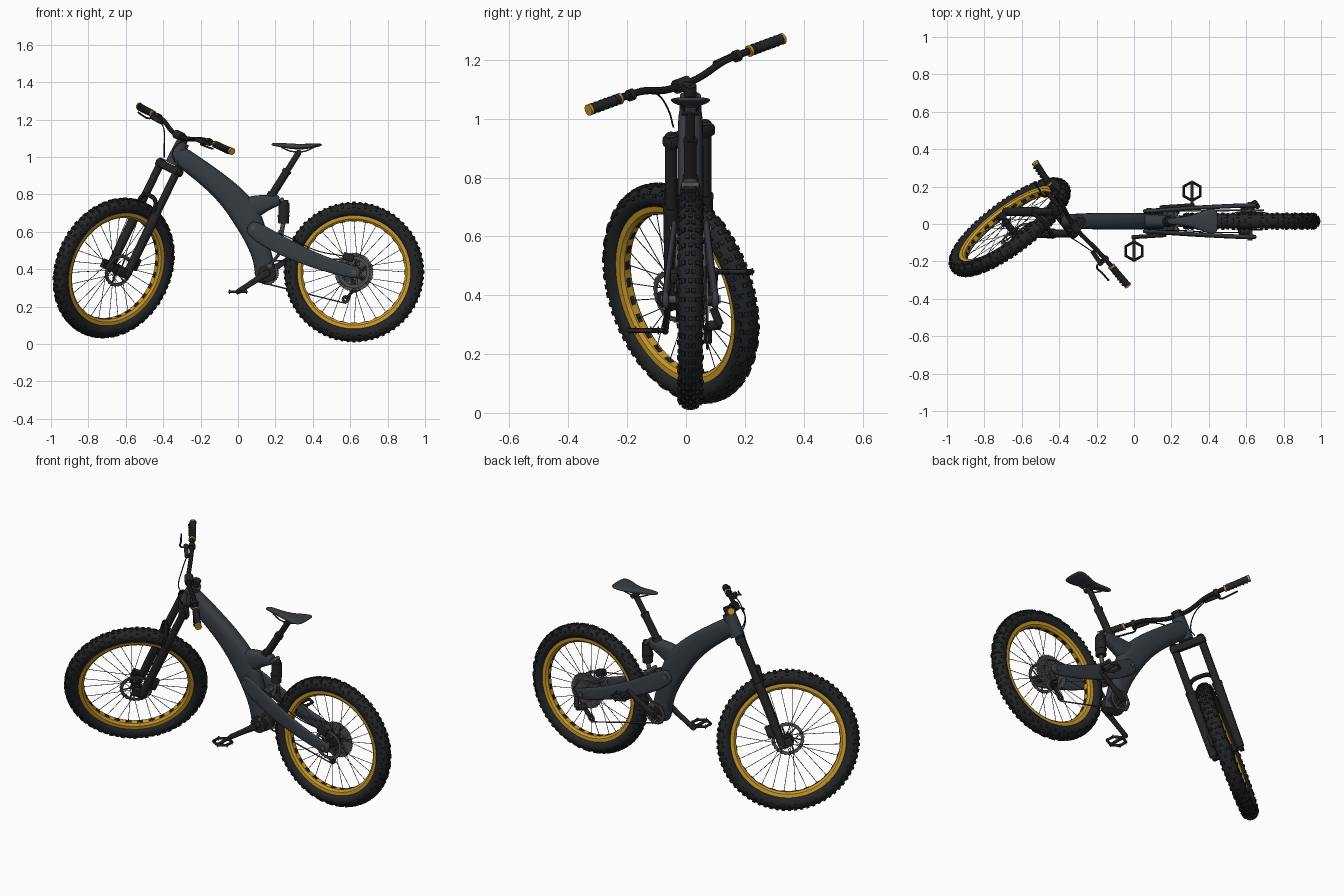
import bpy, bmesh, math
from mathutils import Matrix, Vector

if "Cube" in bpy.data.objects:
    bpy.data.objects.remove(bpy.data.objects["Cube"])

Y0 = 0.015                      # centre plane of the bike
I = Matrix.Identity(4)
pi = math.pi


def material(name, rgb):
    m = bpy.data.materials.new(name)
    m.diffuse_color = (*rgb, 1)
    m.use_nodes = True
    m.node_tree.nodes["Principled BSDF"].inputs["Base Color"].default_value = m.diffuse_color
    return m


FRAME = material("frame_paint", (0.038, 0.046, 0.056))
BLACK = material("black_parts", (0.018, 0.018, 0.019))
TIRE = material("rubber", (0.016, 0.018, 0.020))
GOLD = material("gold", (0.60, 0.33, 0.025))
METAL = material("dark_metal", (0.075, 0.075, 0.08))


def finish(name, me, mat, M=I, angle=35):
    me.materials.clear()
    me.materials.append(mat)
    me.shade_smooth()
    me.set_sharp_from_angle(angle=math.radians(angle))
    ob = bpy.data.objects.new(name, me)
    ob.matrix_world = M
    bpy.context.collection.objects.link(ob)
    return ob


def add(name, bm, mat, M=I, angle=35):
    bmesh.ops.recalc_face_normals(bm, faces=bm.faces)
    me = bpy.data.meshes.new(name)
    bm.to_mesh(me)
    bm.free()
    return finish(name, me, mat, M, angle)


def rod(bm, p, q, r1, r2=None, n=20):
    p, q = Vector(p), Vector(q)
    rot = (q - p).to_track_quat('Z', 'Y').to_matrix().to_4x4()
    bmesh.ops.create_cone(bm, cap_ends=True, segments=n, radius1=r1, radius2=r1 if r2 is None else r2,
                          depth=(q - p).length, matrix=Matrix.Translation((p + q) / 2) @ rot)


def rods(name, items, mat, M=I, n=20):
    bm = bmesh.new()
    for it in items:
        rod(bm, *it, n=n)
    return add(name, bm, mat, M)


def brick(bm, size, M):
    bmesh.ops.create_cube(bm, size=1, matrix=M @ Matrix.Diagonal((*size, 1)))


def box(name, size, pos, mat, M=I, bevel=0.006, tilt=0):
    bm = bmesh.new()
    brick(bm, size, Matrix.Translation(pos) @ Matrix.Rotation(tilt, 4, 'Y'))
    bmesh.ops.bevel(bm, geom=bm.edges[:], offset=bevel, segments=2, affect='EDGES', profile=0.5)
    return add(name, bm, mat, M)


def tube(name, pts, r, mat, M=I, cyclic=False, smooth=True):
    cu = bpy.data.curves.new(name, 'CURVE')
    cu.dimensions, cu.bevel_depth, cu.bevel_resolution = '3D', r, 3
    cu.use_fill_caps, cu.resolution_u = True, 8
    sp = cu.splines.new('BEZIER')
    sp.bezier_points.add(len(pts) - 1)
    for b, p in zip(sp.bezier_points, pts):
        b.co = p
        b.handle_left_type = b.handle_right_type = 'AUTO' if smooth else 'VECTOR'
    sp.use_cyclic_u = cyclic
    tmp = bpy.data.objects.new(name + "_path", cu)
    bpy.context.collection.objects.link(tmp)
    dg = bpy.context.evaluated_depsgraph_get()
    me = bpy.data.meshes.new_from_object(tmp.evaluated_get(dg))
    bpy.data.objects.remove(tmp)
    return finish(name, me, mat, M)


def loft(name, secs, mat, n=16, power=0.75):
    """Smooth body through (x, y, z, half height, half width) sections."""
    bm, loops = bmesh.new(), []
    P = [Vector(s[:3]) for s in secs]
    for i, s in enumerate(secs):
        t = P[min(i + 1, len(P) - 1)] - P[max(i - 1, 0)]
        up = Vector((-t.z, 0, t.x)).normalized()
        ring = []
        for k in range(n):
            c, d = math.cos(2 * pi * k / n), math.sin(2 * pi * k / n)
            c, d = [math.copysign(abs(v) ** power, v) for v in (c, d)]
            ring.append(bm.verts.new(P[i] + up * s[3] * d + Vector((0, s[4] * c, 0))))
        loops.append(ring)
    for a, b in zip(loops, loops[1:]):
        for k in range(n):
            bm.faces.new((a[k], a[(k + 1) % n], b[(k + 1) % n], b[k]))
    bm.faces.new(loops[0])
    bm.faces.new(loops[-1])
    ob = add(name, bm, mat, angle=70)
    ob.modifiers.new("smooth", 'SUBSURF').levels = 2
    ob.modifiers["smooth"].render_levels = 2
    return ob


def lathe(bm, prof, n=72, teeth=0.0):
    """Closed (radius, y) profile turned about the y axis; teeth notch the outer points."""
    top = max(r for r, _ in prof)
    rings = []
    for k in range(n):
        a = 2 * pi * k / n
        cut = teeth if k % 2 else 0
        rings.append([bm.verts.new(((r - cut * (r == top)) * math.cos(a), y, (r - cut * (r == top)) * math.sin(a)))
                      for r, y in prof])
    m = len(prof)
    for k in range(n):
        a, b = rings[k], rings[(k + 1) % n]
        for j in range(m):
            bm.faces.new((a[j], a[(j + 1) % m], b[(j + 1) % m], b[j]))


def plate(bm, ro, ri, y, th=0.003, n=48, teeth=0.006):
    lathe(bm, [(ro, y - th / 2), (ro, y + th / 2), (ri, y + th / 2), (ri, y - th / 2)], n, teeth)


def polar(r, a, y):
    return (r * math.cos(a), y, r * math.sin(a))


def wheel(pre, M, s):
    M = M @ Matrix.Diagonal((s, 1, s, 1))
    Rc, a, b = 0.333, 0.038, 0.041
    bm = bmesh.new()
    lathe(bm, [(Rc + a * math.cos(2 * pi * k / 18), b * math.sin(2 * pi * k / 18)) for k in range(18)], 96)
    add(pre + "_tire", bm, TIRE, M)
    # tread blocks
    bm = bmesh.new()
    for k in range(72):
        for deg in ((-72, -14, 14, 72) if k % 2 else (-60, -33, 0, 33, 60)):
            p = math.radians(deg)
            brick(bm, (0.010, 0.013, 0.015), Matrix.Rotation(2 * pi * k / 72, 4, 'Y')
                  @ Matrix.Translation((Rc + a * math.cos(p), b * math.sin(p), 0)) @ Matrix.Rotation(p, 4, 'Z'))
    add(pre + "_tread", bm, TIRE, M)
    bm = bmesh.new()
    lathe(bm, [(0.303, -0.026), (0.303, 0.026), (0.284, 0.024), (0.273, 0.014), (0.273, -0.014), (0.284, -0.024)], 96)
    add(pre + "_rim", bm, GOLD, M)
    # spokes with dark seats on the inner rim
    bm, seats = bmesh.new(), bmesh.new()
    for k in range(28):
        t, side = 2 * pi * k / 28, (-1 if k % 2 else 1)
        rod(bm, polar(0.026, t + (0.9 if k % 4 < 2 else -0.9), 0.03 * side), polar(0.275, t, 0.004 * side), 0.0016, n=5)
        brick(seats, (0.005, 0.016, 0.030), Matrix.Rotation(-t, 4, 'Y') @ Matrix.Translation((0.273, 0, 0)))
    add(pre + "_spokes", bm, METAL, M)
    add(pre + "_spoke_seats", seats, BLACK, M)
    rods(pre + "_hub", [((0, -0.075, 0), (0, 0.075, 0), 0.012), ((0, -0.05, 0), (0, 0.05, 0), 0.018),
                        ((0, -0.034, 0), (0, -0.028, 0), 0.03), ((0, 0.028, 0), (0, 0.034, 0), 0.03)], BLACK, M)
    bm = bmesh.new()
    plate(bm, 0.088, 0.068, -0.046, 0.003, 48, 0.004)
    for k in range(6):
        rod(bm, polar(0.015, k * pi / 3, -0.046), polar(0.072, k * pi / 3 + 0.45, -0.046), 0.004, n=6)
    add(pre + "_brake_disc", bm, METAL, M)


# steering assembly frame: z along the steering axis, -x forward
S = Matrix.Translation((-0.63, Y0, 0.39)) @ Matrix.Rotation(math.radians(26), 4, 'Y') @ Matrix.Rotation(math.radians(40), 4, 'Z')
RC = Vector((0.62, Y0, 0.385))
wheel("front_wheel", S @ Matrix.Translation((-0.05, 0, 0)), 1.037)
wheel("rear_wheel", Matrix.Translation(RC), 1.0)

# fork
for n, e in (("left", -1), ("right", 1)):
    y = 0.076 * e
    rods("fork_upper_" + n, [((-0.012, y, 0.33), (-0.012, y, 0.635), 0.021), ((-0.012, y, 0.635), (-0.012, y, 0.642), 0.021, 0.014)], BLACK, S)
    rods("fork_lower_" + n, [((-0.012, y, -0.01), (-0.012, y, 0.35), 0.022, 0.026), ((-0.012, y, 0.35), (-0.012, y, 0.365), 0.028)], BLACK, S)
    box("fork_dropout_" + n, (0.075, 0.026, 0.05), (-0.035, y, 0), BLACK, S)
tube("fork_arch", [(-0.03, -0.076, 0.35), (-0.04, -0.06, 0.415), (-0.04, 0, 0.432), (-0.04, 0.06, 0.415), (-0.03, 0.076, 0.35)], 0.012, BLACK, S)
box("fork_crown", (0.055, 0.20, 0.042), (-0.008, 0, 0.612), BLACK, S, 0.012)
box("front_brake_caliper", (0.045, 0.03, 0.07), (0.025, -0.055, 0.07), BLACK, S)

# head tube, stem and handlebar
rods("head_tube", [((0, 0, 0.635), (0, 0, 0.765), 0.040, 0.036)], FRAME, S, 32)
rods("stem", [((0, 0, 0.765), (0, 0, 0.805), 0.021), ((0, 0, 0.788), (-0.045, 0, 0.79), 0.019), ((-0.045, -0.028, 0.79), (-0.045, 0.028, 0.79), 0.024)], BLACK, S)
half = [(-0.045, 0.05, 0.79), (-0.042, 0.09, 0.798), (-0.038, 0.18, 0.825), (-0.034, 0.25, 0.831), (-0.025, 0.43, 0.837)]
tube("handlebar", [(x, -y, z) for x, y, z in half[::-1]] + half, 0.0125, BLACK, S)
for n, e in (("left", -1), ("right", 1)):
    rods("grip_" + n, [((-0.032, e * 0.29, 0.832), (-0.025, e * 0.425, 0.837), 0.018)]
         + [((-0.031, e * y, 0.833), (-0.031, e * (y + 0.006), 0.833), 0.0195) for y in (0.305, 0.325, 0.345, 0.365, 0.385, 0.405)], TIRE, S)
    rods("grip_rings_" + n, [((-0.032, e * 0.284, 0.832), (-0.032, e * 0.293, 0.832), 0.0195), ((-0.025, e * 0.423, 0.837), (-0.025, e * 0.432, 0.837), 0.0195)], GOLD, S)
    rods("brake_body_" + n, [((-0.035, e * 0.225, 0.829), (-0.035, e * 0.245, 0.829), 0.02), ((-0.06, e * 0.16, 0.812), (-0.065, e * 0.25, 0.815), 0.012)], BLACK, S)
    tube("brake_lever_" + n, [(-0.065, e * 0.235, 0.812), (-0.088, e * 0.245, 0.80), (-0.085, e * 0.29, 0.80), (-0.083, e * 0.345, 0.805)], 0.005, BLACK, S)
    tube("brake_hose_" + n, [(-0.06, e * 0.165, 0.812), (-0.075, e * 0.09, 0.775), (-0.07, e * 0.04, 0.70), (-0.03, e * 0.05, 0.65)], 0.003, BLACK, S)

# main frame beam and seat mast
loft("main_frame", [(x, Y0, z, h, w) for x, z, h, w in (
    (-0.335, 1.025, 0.045, 0.036), (-0.31, 1.008, 0.054, 0.042), (-0.23, 0.95, 0.057, 0.044), (-0.13, 0.875, 0.062, 0.045),
    (-0.03, 0.785, 0.072, 0.045), (0.045, 0.69, 0.082, 0.045), (0.095, 0.58, 0.066, 0.045), (0.13, 0.47, 0.052, 0.045),
    (0.145, 0.40, 0.058, 0.042), (0.152, 0.345, 0.056, 0.04), (0.155, 0.33, 0.04, 0.036))], FRAME)
loft("seat_mast", [(x, Y0, z, h, w) for x, z, h, w in (
    (0.02, 0.71, 0.07, 0.04), (0.09, 0.735, 0.062, 0.038), (0.15, 0.757, 0.044, 0.034), (0.205, 0.768, 0.032, 0.03), (0.225, 0.77, 0.026, 0.027))], FRAME)

# seat post and saddle
rods("seat_post", [((0.165, Y0, 0.77), (0.262, Y0, 0.925), 0.021), ((0.255, Y0, 0.915), (0.265, Y0, 0.931), 0.024),
                   ((0.262, Y0, 0.925), (0.325, Y0, 1.025), 0.016), ((0.325, Y0 - 0.03, 1.025), (0.325, Y0 + 0.03, 1.025), 0.014),
                   ((0.175, Y0, 0.786), (0.186, Y0, 0.804), 0.027)], BLACK)
loft("saddle", [(x, Y0, z, h, w) for x, z, h, w in (
    (0.178, 1.067, 0.006, 0.012), (0.20, 1.068, 0.010, 0.018), (0.26, 1.060, 0.014, 0.022), (0.32, 1.054, 0.016, 0.034),
    (0.38, 1.058, 0.014, 0.062), (0.425, 1.064, 0.010, 0.072), (0.45, 1.066, 0.005, 0.058))], FRAME)
for n, e in (("left", -1), ("right", 1)):
    tube("saddle_rail_" + n, [(0.23, Y0 + e * 0.012, 1.052), (0.29, Y0 + e * 0.022, 1.03), (0.36, Y0 + e * 0.022, 1.032), (0.41, Y0 + e * 0.03, 1.055)], 0.004, METAL)

# swingarm and its pivots
for n, e in (("left", -1), ("right", 1)):
    loft("swingarm_" + n, [(x, Y0 + e * o, z, h, 0.012) for x, z, h, o in (
        (0.055, 0.635, 0.030, 0.054), (0.085, 0.615, 0.045, 0.055), (0.16, 0.565, 0.052, 0.060), (0.30, 0.492, 0.048, 0.070),
        (0.45, 0.432, 0.040, 0.078), (0.58, 0.393, 0.036, 0.084), (0.635, 0.382, 0.032, 0.084), (0.655, 0.38, 0.022, 0.084))], FRAME)
    rods("pivot_bolts_" + n, [((x, Y0 + e * 0.04, z), (x, Y0 + e * w, z), r) for x, z, w, r in ((0.08, 0.622, 0.071, 0.013), (0.62, 0.385, 0.102, 0.014), (0.17, 0.42, 0.056, 0.012))], METAL)
    tube("shock_link_" + n, [(0.17, Y0 + e * 0.046, 0.42), (0.235, Y0 + e * 0.046, 0.50), (0.225, Y0 + e * 0.04, 0.60)], 0.009, METAL, smooth=False)
box("swingarm_bridge", (0.05, 0.13, 0.06), (0.185, Y0, 0.555), FRAME, tilt=0.5)

# rear shock
rods("shock_body", [((0.247, Y0, 0.755), (0.243, Y0, 0.645), 0.029), ((0.248, Y0, 0.77), (0.247, Y0, 0.75), 0.022),
                    ((0.243, Y0, 0.69), (0.243, Y0, 0.68), 0.032)], BLACK)
rods("shock_shaft", [((0.243, Y0, 0.65), (0.225, Y0, 0.56), 0.012), ((0.225, Y0 - 0.05, 0.60), (0.225, Y0 + 0.05, 0.60), 0.011),
                     ((0.235, Y0 - 0.03, 0.772), (0.235, Y0 + 0.03, 0.772), 0.012)], METAL)
box("rear_brake_caliper", (0.06, 0.03, 0.04), (0.59, Y0 - 0.055, 0.465), BLACK, tilt=0.3)
tube("rear_brake_hose", [(0.57, Y0 - 0.06, 0.47), (0.42, Y0 - 0.06, 0.50), (0.25, Y0 - 0.05, 0.58), (0.12, Y0 - 0.05, 0.62)], 0.003, BLACK)

# cranks and pedals
BB = Vector((0.155, Y0, 0.38))
rods("bottom_bracket", [((BB.x, Y0 - 0.048, BB.z), (BB.x, Y0 + 0.048, BB.z), 0.048), ((BB.x, Y0 - 0.085, BB.z), (BB.x, Y0 + 0.085, BB.z), 0.017)], BLACK)
for n, e in (("left", -1), ("right", 1)):
    end = BB + Vector((e * 0.155, e * 0.085, e * 0.1))
    loft("crank_" + n, [(*(BB + Vector((e * 0.155 * f, e * (0.075 + 0.01 * f), e * 0.1 * f))), h, 0.011)
                        for f, h in ((-0.1, 0.014), (0, 0.023), (0.25, 0.017), (0.8, 0.014), (1, 0.016), (1.08, 0.009))], BLACK)
    c = end + Vector((0, e * 0.075, 0))
    hexa = [(c.x + 0.052 * math.sin(k * pi / 3), c.y + 0.05 * math.cos(k * pi / 3), c.z) for k in range(6)]
    tube("pedal_frame_" + n, hexa, 0.008, BLACK, cyclic=True, smooth=False)
    rods("pedal_axle_" + n, [(end, c + Vector((0, e * 0.048, 0)), 0.009)], BLACK)
    rods("pedal_pins_" + n, [((x, y, z - 0.013), (x, y, z + 0.013), 0.0025) for x, y, z in hexa], METAL, n=6)

# chainring, cassette, derailleur and chain
bm = bmesh.new()
plate(bm, 0.066, 0.046, 0.055, 0.004, 64)
for k in range(4):
    rod(bm, polar(0.01, k * pi / 2 + 0.5, 0.055), polar(0.05, k * pi / 2 + 0.5, 0.055), 0.007, n=8)
add("chainring", bm, METAL, Matrix.Translation(BB))
bm = bmesh.new()
for k in range(9):
    plate(bm, 0.105 - 0.0085 * k, 0.075 - 0.0065 * k, 0.036 + 0.0042 * k, 0.002, 2 * (46 - 4 * k), 0.005)
for k in range(6):
    rod(bm, polar(0.015, k * pi / 3, 0.05), polar(0.088, k * pi / 3 + 0.3, 0.037), 0.004, n=6)
add("cassette", bm, METAL, Matrix.Translation(RC))
cy = Y0 + 0.058
bm = bmesh.new()
for x, z in ((0.625, 0.295), (0.575, 0.24)):
    plate(bm, 0.023, 0.006, 0, 0.005, 24, 0.004)
    bmesh.ops.translate(bm, verts=bm.verts[-96:], vec=(x, cy, z))
add("jockey_wheels", bm, BLACK)
rods("derailleur", [((0.66, cy + 0.02, 0.355), (0.645, cy + 0.042, 0.30), 0.014), ((0.645, cy + 0.04, 0.30), (0.62, cy, 0.295), 0.017),
                    ((0.625, cy + 0.008, 0.295), (0.575, cy + 0.008, 0.24), 0.008), ((0.625, cy - 0.008, 0.295), (0.575, cy - 0.008, 0.24), 0.006)], BLACK)
tube("chain", [(0.17, Y0 + 0.055, 0.444), (0.60, cy, 0.455), (0.66, cy, 0.44), (0.692, cy, 0.385), (0.67, cy, 0.335), (0.603, cy, 0.295),
               (0.595, cy, 0.25), (0.575, cy, 0.218), (0.17, Y0 + 0.055, 0.318), (0.11, Y0 + 0.055, 0.335), (0.091, Y0 + 0.055, 0.38), (0.11, Y0 + 0.055, 0.426)],
     0.0042, METAL, cyclic=True, smooth=False)
